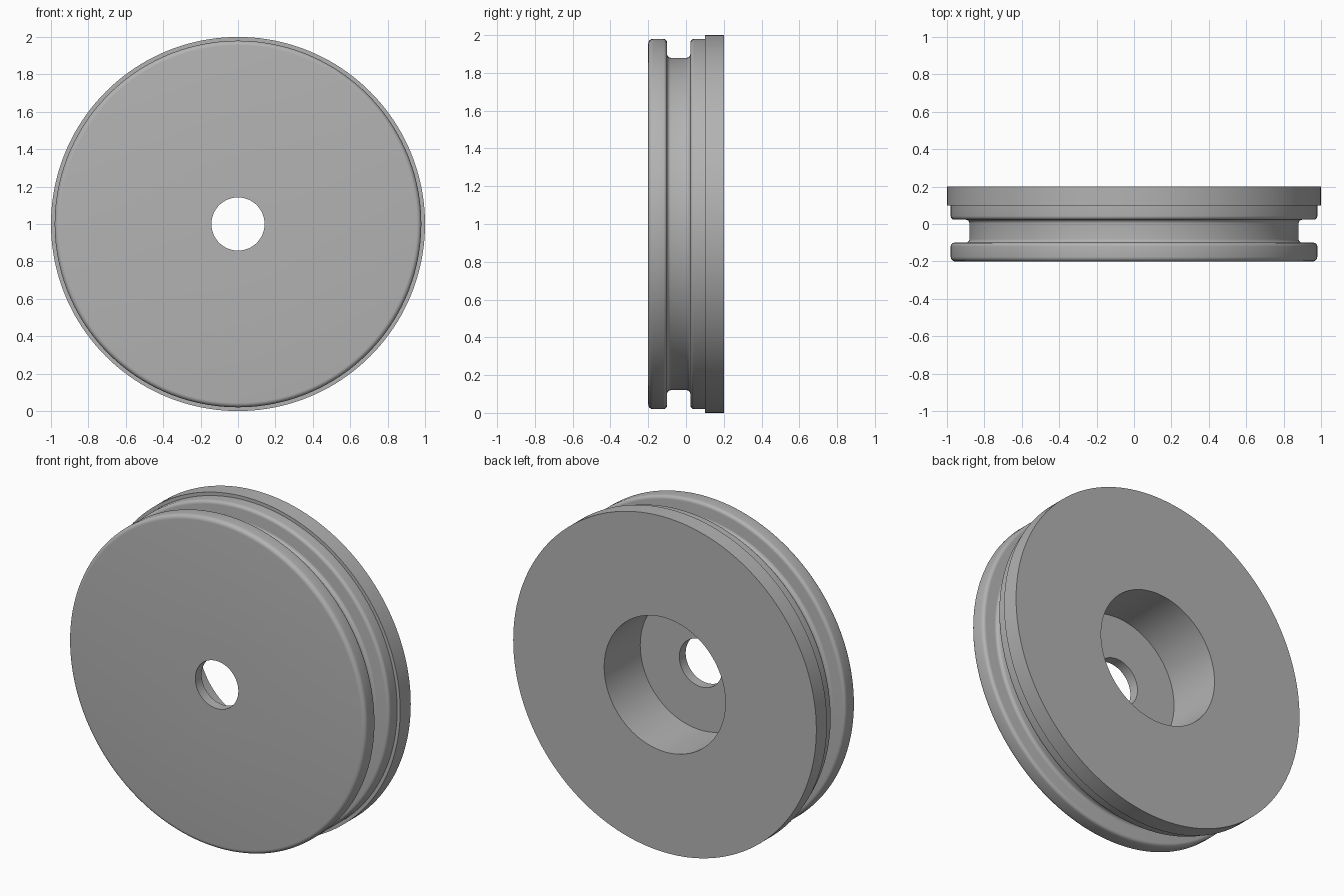
import bpy, bmesh, math
from mathutils import Vector, Matrix

cube = bpy.data.objects.get("Cube")
if cube:
    bpy.data.objects.remove(cube, do_unlink=True)

SEGMENTS = 160
FILLET_STEPS = 6

# Plain grey metal
grey = bpy.data.materials.new("grey_metal")
grey.use_nodes = True
colour = (0.45, 0.45, 0.45, 1)
grey.diffuse_color = colour
grey.node_tree.nodes["Principled BSDF"].inputs["Base Color"].default_value = colour


def rounded(corners):
    """Turn (radius, y, fillet) right-angle corners into a closed profile."""
    points = []
    for i, (r, y, f) in enumerate(corners):
        p = Vector((r, y))
        if f == 0:
            points.append(p)
            continue
        before = (Vector(corners[i - 1][:2]) - p).normalized() * f
        after = (Vector(corners[(i + 1) % len(corners)][:2]) - p).normalized() * f
        centre = p + before + after
        for k in range(FILLET_STEPS + 1):
            a = math.pi / 2 * k / FILLET_STEPS
            points.append(centre - after * math.cos(a) - before * math.sin(a))
    return points


def lathe(name, corners):
    """Spin a closed profile around the y axis."""
    bm = bmesh.new()
    verts = [bm.verts.new((p.x, p.y, 0)) for p in rounded(corners)]
    edges = [bm.edges.new((verts[i - 1], v)) for i, v in enumerate(verts)]
    bmesh.ops.spin(bm, geom=verts + edges, cent=(0, 0, 0), axis=(0, 1, 0),
                   angle=math.tau, steps=SEGMENTS, use_merge=True)
    bmesh.ops.remove_doubles(bm, verts=bm.verts, dist=1e-5)
    bmesh.ops.recalc_face_normals(bm, faces=bm.faces)
    bmesh.ops.transform(bm, matrix=Matrix.Translation((0, 0, 1)), verts=bm.verts)
    mesh = bpy.data.meshes.new(name)
    bm.to_mesh(mesh)
    bm.free()
    mesh.materials.append(grey)
    obj = bpy.data.objects.new(name, mesh)
    bpy.context.collection.objects.link(obj)
    bpy.ops.object.select_all(action="DESELECT")
    obj.select_set(True)
    bpy.context.view_layer.objects.active = obj
    bpy.ops.object.shade_smooth_by_angle(angle=math.radians(35))
    return obj


# Grooved disc: bore, front flange, groove, rear flange, rim, rear recess
lathe("grooved_disc", [
    (0.142, -0.20, 0),
    (0.98, -0.20, 0.025),
    (0.98, -0.10, 0.02),
    (0.88, -0.10, 0.02),
    (0.88, 0.023, 0.02),
    (0.98, 0.023, 0.02),
    (0.98, 0.10, 0),
    (1.0, 0.10, 0),
    (1.0, 0.20, 0),
    (0.40, 0.20, 0),
    (0.40, -0.14, 0),
    (0.142, -0.14, 0),
])
